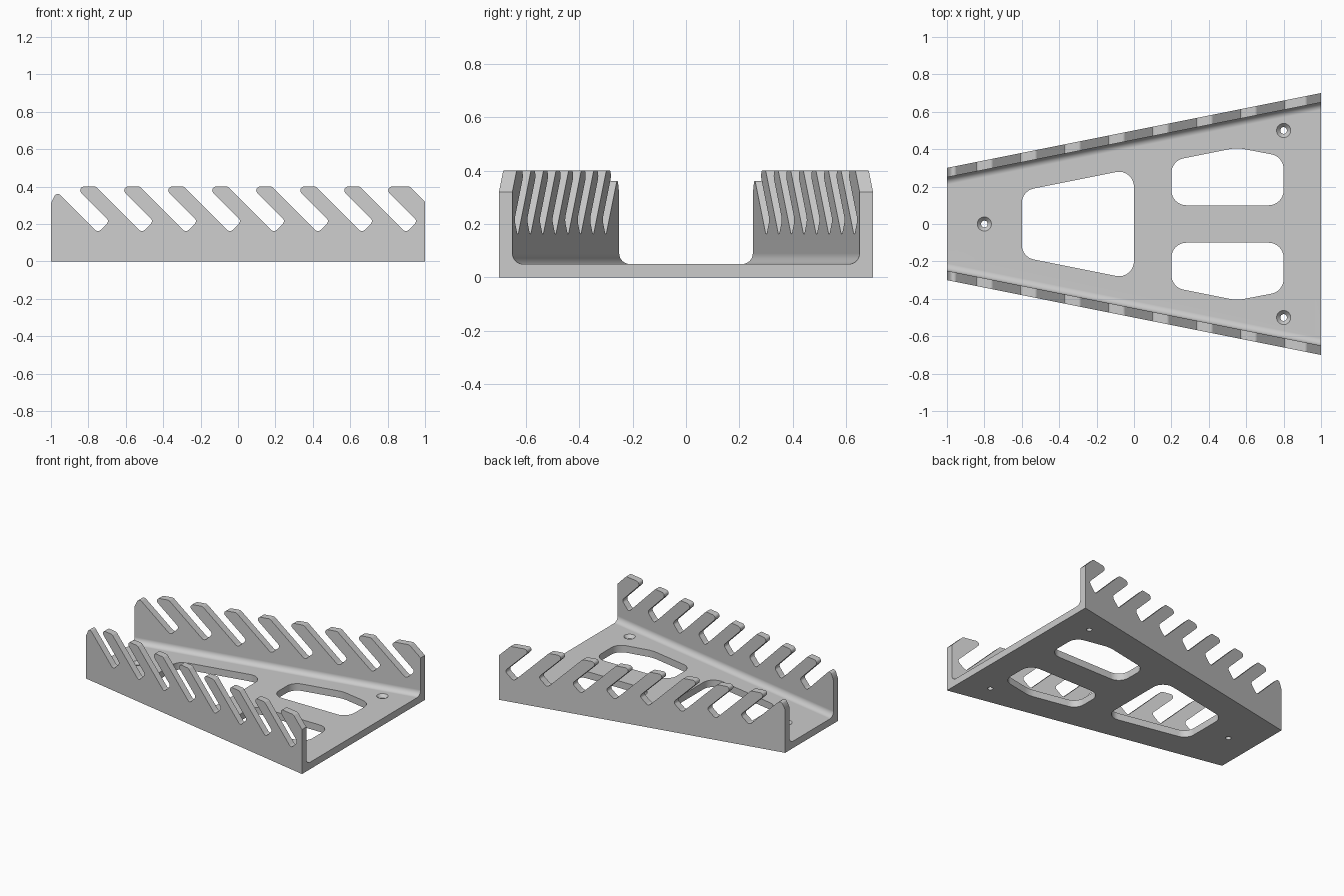
import bpy, bmesh, math
from mathutils import Vector

if "Cube" in bpy.data.objects:
    bpy.data.objects.remove(bpy.data.objects["Cube"])


def rounded(points, seg=6):
    """Corner points (x, y, radius) to an outline with arcs at the corners."""
    out, n = [], len(points)
    for i, (x, y, r) in enumerate(points):
        p = Vector((x, y))
        if r == 0:
            out.append(p)
            continue
        u = (Vector(points[i - 1][:2]) - p).normalized()
        v = (Vector(points[(i + 1) % n][:2]) - p).normalized()
        h = u.angle(v) / 2
        t = r / math.tan(h)
        c = p + (u + v).normalized() * r / math.sin(h)
        a, b, ang = p + u * t - c, p + v * t - c, math.pi - 2 * h
        for k in range(seg + 1):
            s = k / seg
            out.append(c + (a * math.sin((1 - s) * ang) + b * math.sin(s * ang)) / math.sin(ang))
    return out


def loft(name, outline, start, end, place):
    """Solid between the outline placed at start and at end."""
    bm = bmesh.new()
    rings = [[bm.verts.new(place(p, t)) for p in outline] for t in (start, end)]
    n = len(outline)
    for i in range(n):
        j = (i + 1) % n
        bm.faces.new((rings[0][i], rings[0][j], rings[1][j], rings[1][i]))
    bm.faces.new(rings[0][::-1])
    bm.faces.new(rings[1])
    bmesh.ops.recalc_face_normals(bm, faces=bm.faces)
    return finish(name, bm)


def finish(name, bm):
    me = bpy.data.meshes.new(name)
    bm.to_mesh(me)
    bm.free()
    ob = bpy.data.objects.new(name, me)
    bpy.context.collection.objects.link(ob)
    return ob


def cut(target, tool, operation):
    bpy.context.view_layer.objects.active = target
    m = target.modifiers.new("cut", 'BOOLEAN')
    m.operation, m.solver, m.object = operation, 'EXACT', tool
    bpy.ops.object.modifier_apply(modifier=m.name)
    bpy.data.objects.remove(tool)


# Tapering U channel with filleted inner corners
section = rounded([(-.5, 0, 0), (.5, 0, 0), (.5, .45, 0), (.45, .45, 0), (.45, .05, .04),
                   (-.45, .05, .04), (-.45, .45, 0), (-.5, .45, 0)], 8)
rack = loft("toothed_rack", section, -1, 1,
            lambda p, x: (x, p.x + math.copysign(.2, p.x) * x, p.y))

# Side outline with eight slanted slots
pitch, r = .2353, .02
side = [(-1.1, -.1, 0), (1.1, -.1, 0), (1.1, .22, 0), (.92, .4, r)]
for k in range(7, -1, -1):
    d = k * pitch
    side += [(-.872 + d, .4, r), (-.6875 + d, .2155, r), (-.749 + d, .154, r)]
    side.append((-.995 + d, .4, r) if k else (-.97, .375, r))
side += [(-1.05, .2017, 0), (-1.1, .2, 0)]
cut(rack, loft("side_cutter", rounded(side), -1, 1, lambda p, y: (p.x, y, p.y)), 'INTERSECT')

# Floor windows
windows = [[(-.6, -.177, .08), (0, -.297, .08), (0, .297, .08), (-.6, .177, .08)]]
for s in (1, -1):
    windows.append([(x, s * y, rad) for x, y, rad in
                    ((.2, .1, .08), (.8, .1, .08), (.8, .36, .08), (.55, .408, .2), (.2, .338, .08))])
for w in windows:
    cut(rack, loft("window_cutter", rounded(w, 8), -.1, .12, lambda p, z: (p.x, p.y, z)), 'DIFFERENCE')

# Countersunk screw holes
for cx, cy in ((-.8, 0), (.8, .5), (.8, -.5)):
    bm = bmesh.new()
    rings = []
    for rad, z in ((.018, -.1), (.018, .028), (.038, .05), (.038, .08)):
        rings.append([bm.verts.new((cx + rad * math.cos(a * math.pi / 12),
                                    cy + rad * math.sin(a * math.pi / 12), z)) for a in range(24)])
    for lo, hi in zip(rings, rings[1:]):
        for i in range(24):
            j = (i + 1) % 24
            bm.faces.new((lo[i], lo[j], hi[j], hi[i]))
    bm.faces.new(rings[0][::-1])
    bm.faces.new(rings[-1])
    bmesh.ops.recalc_face_normals(bm, faces=bm.faces)
    cut(rack, finish("screw_cutter", bm), 'DIFFERENCE')

# Single grey colour, smooth fillets
grey = bpy.data.materials.new("light grey")
grey.diffuse_color = (.6, .6, .6, 1)
grey.use_nodes = True
grey.node_tree.nodes["Principled BSDF"].inputs["Base Color"].default_value = grey.diffuse_color
rack.data.materials.clear()
rack.data.materials.append(grey)
bpy.context.view_layer.objects.active = rack
rack.select_set(True)
bpy.ops.object.shade_smooth_by_angle(angle=math.radians(30))
wn = rack.modifiers.new("weighted_normals", 'WEIGHTED_NORMAL')
wn.keep_sharp = True
